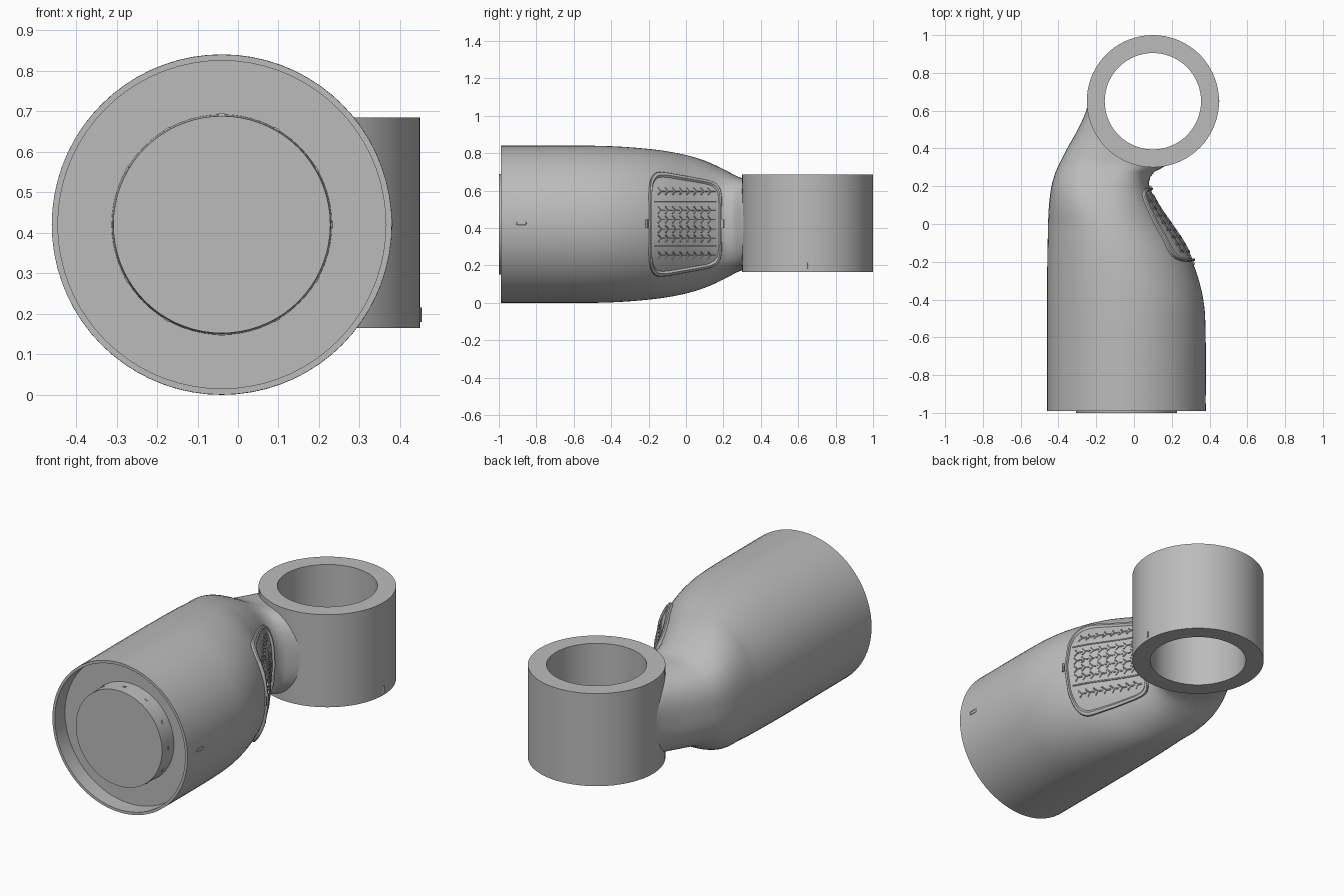
import bpy, bmesh, math
from mathutils import Vector

if "Cube" in bpy.data.objects:
    bpy.data.objects.remove(bpy.data.objects["Cube"])

SEG = 72
MID_Z = 0.42
RING = Vector((0.1, 0.65, 0.425))

grey = bpy.data.materials.new("plain_grey")
grey.use_nodes = True
grey.diffuse_color = (0.5, 0.5, 0.5, 1)
grey.node_tree.nodes["Principled BSDF"].inputs["Base Color"].default_value = (0.5, 0.5, 0.5, 1)

# Arm outline: y, left edge, right edge, half height
OUTLINE = [
    (-0.99, -0.46, 0.38, 0.42), (-0.5, -0.46, 0.377, 0.42),
    (-0.35, -0.46, 0.357, 0.415), (-0.2, -0.459, 0.31, 0.403),
    (-0.1, -0.457, 0.26, 0.39), (0, -0.455, 0.193, 0.37),
    (0.1, -0.45, 0.125, 0.34), (0.2, -0.437, 0.08, 0.295),
    (0.27, -0.417, 0.1, 0.258), (0.31, -0.4, 0.17, 0.243),
    (0.4, -0.354, 0.2, 0.235), (0.5, -0.298, 0.2, 0.23),
    (0.6, -0.253, 0.2, 0.225), (0.66, -0.24, 0.2, 0.22),
]


def outline(y):
    """Smooth interpolation of the outline at y."""
    i = 0
    while i < len(OUTLINE) - 2 and y > OUTLINE[i + 1][0]:
        i += 1
    a, b = OUTLINE[i], OUTLINE[i + 1]
    p, q = OUTLINE[max(i - 1, 0)], OUTLINE[min(i + 2, len(OUTLINE) - 1)]
    d = b[0] - a[0]
    t = (y - a[0]) / d
    out = []
    for k in (1, 2, 3):
        m0 = (b[k] - p[k]) / (b[0] - p[0]) * d
        m1 = (q[k] - a[k]) / (q[0] - a[0]) * d
        out.append(a[k] + t * m0 + t * t * (3 * (b[k] - a[k]) - 2 * m0 - m1)
                   + t ** 3 * (2 * (a[k] - b[k]) + m0 + m1))
    return out


def exponent(y):
    return 2 + 0.7 * min(max(y / 0.3, 0), 1)


def power(v, e):
    return math.copysign(abs(v) ** e, v)


def angles():
    return [math.tau * i / SEG for i in range(SEG)]


def section(y):
    left, right, h = outline(y)
    e = 2 / exponent(y)
    return [Vector(((left + right) / 2 + (right - left) / 2 * power(math.cos(a), e), y,
                    MID_Z + h * power(math.sin(a), e))) for a in angles()]


def disc(y, r):
    return [Vector((-0.04 + r * math.cos(a), y, MID_Z + r * math.sin(a))) for a in angles()]


def surface(y, z, lift=0.0):
    """Point on the +x side of the arm, lifted along the normal."""
    def at(y, z):
        left, right, h = outline(y)
        n = exponent(y)
        s = max(1 - abs((z - MID_Z) / h) ** n, 0) ** (1 / n)
        return Vector(((left + right) / 2 + (right - left) / 2 * s, y, z))
    e = 0.004
    normal = (at(y + e, z) - at(y - e, z)).cross(at(y, z + e) - at(y, z - e))
    return at(y, z) + lift * normal.normalized()


def finish(obj):
    obj.data.materials.clear()
    obj.data.materials.append(grey)
    bpy.ops.object.select_all(action="DESELECT")
    obj.select_set(True)
    bpy.context.view_layer.objects.active = obj
    bpy.ops.object.shade_smooth_by_angle(angle=math.radians(32))


def loft(name, rings, caps=(True, True), wrap=False):
    bm = bmesh.new()
    rows = [[bm.verts.new(p) for p in ring] for ring in rings]
    pairs = list(zip(rows, rows[1:])) + ([(rows[-1], rows[0])] if wrap else [])
    for a, b in pairs:
        for i in range(SEG):
            j = (i + 1) % SEG
            bm.faces.new((a[i], a[j], b[j], b[i]))
    for row, cap in zip((rows[0], rows[-1]), caps):
        if cap:
            bm.faces.new(row)
    bmesh.ops.recalc_face_normals(bm, faces=bm.faces)
    mesh = bpy.data.meshes.new(name)
    bm.to_mesh(mesh)
    bm.free()
    obj = bpy.data.objects.new(name, mesh)
    bpy.context.collection.objects.link(obj)
    return obj


def wires(name, paths, radius):
    curve = bpy.data.curves.new(name, "CURVE")
    curve.dimensions = "3D"
    curve.bevel_depth = radius
    curve.bevel_resolution = 1
    curve.use_fill_caps = True
    for pts in paths:
        spline = curve.splines.new("POLY")
        spline.points.add(len(pts) - 1)
        for sp, p in zip(spline.points, pts):
            sp.co = (*p, 1)
    obj = bpy.data.objects.new(name, curve)
    bpy.context.collection.objects.link(obj)
    bpy.ops.object.select_all(action="DESELECT")
    obj.select_set(True)
    bpy.context.view_layer.objects.active = obj
    bpy.ops.object.convert(target="MESH")
    finish(bpy.context.view_layer.objects.active)


# Arm body: plug, annular recess, thin rim, then the shell narrowing into the neck
rings = [disc(-1, 0.268), disc(-0.9, 0.272), disc(-0.9, 0.405), disc(-0.99, 0.405)]
steps = 56
rings += [section(-0.99 + 1.65 * i / steps) for i in range(steps + 1)]
body = loft("arm_body", rings)

# Keep the neck out of the bore by trimming it inside the ring wall
bpy.ops.mesh.primitive_cylinder_add(vertices=SEG, radius=0.3, depth=1.4, location=RING)
cutter = bpy.context.object
cutter.hide_render = True
trim = body.modifiers.new("bore_trim", "BOOLEAN")
trim.operation = "DIFFERENCE"
trim.solver = "EXACT"
trim.object = cutter
bpy.ops.object.select_all(action="DESELECT")
body.select_set(True)
bpy.context.view_layer.objects.active = body
bpy.ops.object.modifier_apply(modifier=trim.name)
bpy.data.objects.remove(cutter)
finish(body)

# Joint ring
profile = [(0.35, -0.26), (0.35, 0.26), (0.255, 0.26), (0.255, -0.26)]
finish(loft("joint_ring", [[RING + Vector((r * math.cos(a), r * math.sin(a), z)) for a in angles()]
                           for r, z in profile], (False, False), True))


# Side pad: rounded trapezoid with a raised lip and a sunken field
def pad_ring(scale, lift):
    pts = []
    for a in angles():
        u = scale * power(math.cos(a), 0.3)
        v = scale * power(math.sin(a), 0.3)
        pts.append(surface(-0.005 + 0.195 * u, MID_Z + v * (0.252 - 0.035 * u), lift))
    return pts


levels = [(1, -0.01), (1, 0.012), (0.985, 0.017), (0.94, 0.017), (0.92, 0.005)]
levels += [(0.92 * k / 8, 0.005) for k in range(7, 0, -1)]
finish(loft("side_pad", [pad_ring(*lv) for lv in levels]))

# Tread marks and dividing ribs on the pad
marks = []
for z in (0.255, 0.345, 0.395, 0.445, 0.495, 0.595):
    for k in range(8):
        y = -0.135 + 0.038 * k
        marks.append([surface(y + dy, z + dz, 0.006) for dy, dz in
                      ((-0.016, 0.019), (0, 0), (-0.016, -0.019))])
        marks.append([surface(y + dy, z, 0.006) for dy in (0, 0.022)])
wires("pad_treads", marks, 0.004)
wires("pad_ribs", [[surface(-0.17 + 0.03 * k, z, 0.006) for k in range(12)]
                   for z in (0.305, 0.54)], 0.004)

# Small tabs beside the pad
wires("pad_tabs", [[surface(y, z, 0.004) for z in (0.4, 0.445)] for y in (-0.21, 0.195)], 0.008)

# Small slot outline on the shell and notch mark on the ring
slot = [surface(-0.88 + 0.018 * (1 if math.cos(a) > 0 else -1) + 0.009 * math.cos(a),
                0.425 + 0.009 * math.sin(a)) for a in angles()]
wires("shell_slot", [slot + slot[:1]], 0.002)
wires("ring_notch", [[Vector((0.448, RING.y, z)) for z in (0.18, 0.215)]], 0.006)

# Studs around the plug
studs = []
for k in range(12):
    a = math.tau * k / 12
    studs.append([Vector((-0.04 + 0.269 * math.cos(a + d), -0.95, MID_Z + 0.269 * math.sin(a + d)))
                  for d in (-0.03, 0, 0.03)])
wires("plug_studs", studs, 0.006)
